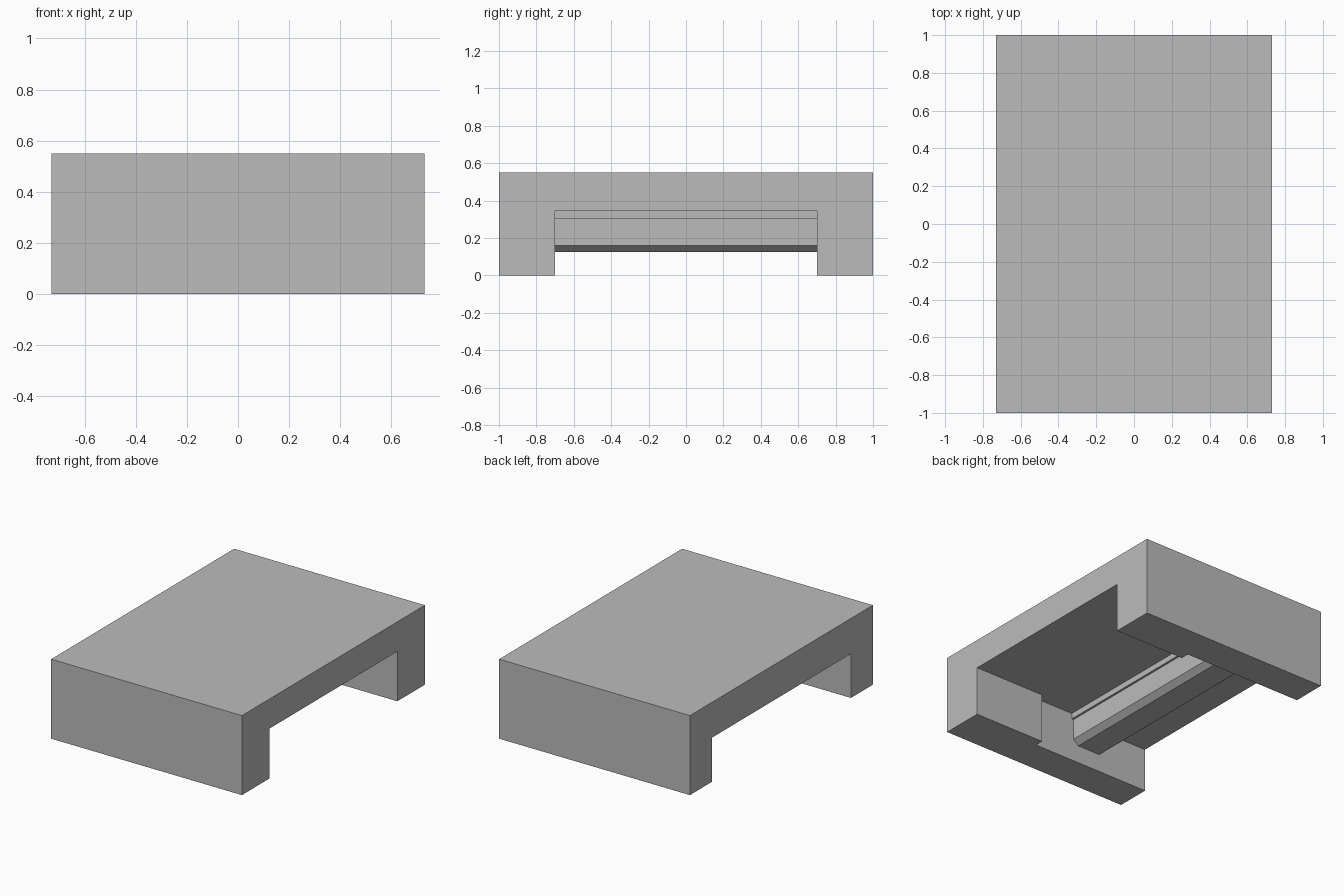
import bpy, bmesh

cube = bpy.data.objects.get("Cube")
if cube:
    bpy.data.objects.remove(cube, do_unlink=True)

grey = bpy.data.materials.new("plain_grey")
grey.use_nodes = True
grey.diffuse_color = (0.5, 0.5, 0.5, 1)
bsdf = next(n for n in grey.node_tree.nodes if n.type == 'BSDF_PRINCIPLED')
bsdf.inputs["Base Color"].default_value = (0.5, 0.5, 0.5, 1)


def extrude_profile(name, profile, half_length):
    """Extrude an x-z outline along y, centred on y = 0."""
    bm = bmesh.new()
    face = bm.faces.new([bm.verts.new((x, -half_length, z)) for x, z in profile])
    moved = bmesh.ops.extrude_face_region(bm, geom=[face])["geom"]
    verts = [v for v in moved if isinstance(v, bmesh.types.BMVert)]
    bmesh.ops.translate(bm, verts=verts, vec=(0, 2 * half_length, 0))
    bmesh.ops.recalc_face_normals(bm, faces=bm.faces)
    mesh = bpy.data.meshes.new(name)
    bm.to_mesh(mesh)
    bm.free()
    mesh.materials.append(grey)
    obj = bpy.data.objects.new(name, mesh)
    bpy.context.collection.objects.link(obj)
    return obj


def cut(target, cutter):
    cutter.hide_render = True
    mod = target.modifiers.new(cutter.name, 'BOOLEAN')
    mod.operation = 'DIFFERENCE'
    mod.solver = 'EXACT'
    mod.object = cutter
    bpy.context.view_layer.objects.active = target
    bpy.ops.object.modifier_apply(modifier=mod.name)
    bpy.data.objects.remove(cutter, do_unlink=True)


# Main block
W, H = 0.73, 0.55
body = extrude_profile("bridge_block", [(-W, 0), (W, 0), (W, H), (-W, H)], 1.0)

# Opening between the thick parts of the legs
cut(body, extrude_profile("wide_opening",
    [(0.1, -0.1), (0.8, -0.1), (0.8, 0.345), (0.1, 0.345)], 0.7))

# Deeper opening that leaves a chamfered rail hanging under the top
rail = [(-0.115, 0.345), (-0.115, 0.305), (-0.13, 0.305), (-0.13, 0.16),
        (-0.17, 0.125), (-0.345, 0.125), (-0.385, 0.16), (-0.385, 0.305)]
cut(body, extrude_profile("rail_opening",
    [(0.185, -0.1), (0.185, 0.345)] + rail + [(-0.8, 0.305), (-0.8, -0.1)], 0.76))
